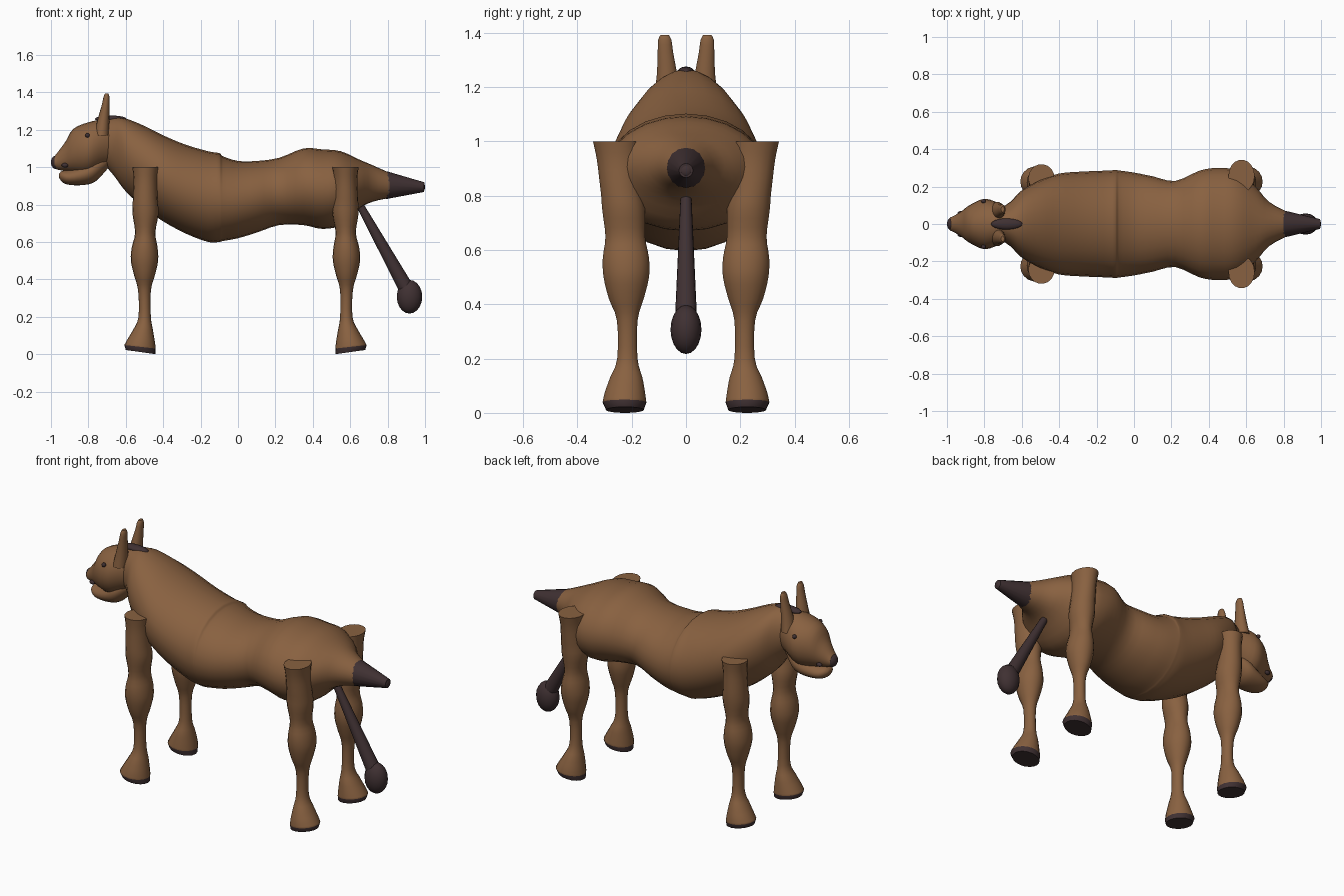
import bpy, bmesh, math
from mathutils import Vector

cube = bpy.data.objects.get("Cube")
if cube:
    bpy.data.objects.remove(cube, do_unlink=True)


def material(name, rgb):
    m = bpy.data.materials.new(name)
    m.diffuse_color = (*rgb, 1)
    m.use_nodes = True
    m.node_tree.nodes["Principled BSDF"].inputs["Base Color"].default_value = (*rgb, 1)
    m.node_tree.nodes["Principled BSDF"].inputs["Roughness"].default_value = 0.8
    return m


BROWN = material("brown hide", (0.25, 0.12, 0.052))
DARK = material("dark horn", (0.05, 0.03, 0.032))


def finish(bm, name, mats, angle=50):
    bmesh.ops.recalc_face_normals(bm, faces=bm.faces)
    mesh = bpy.data.meshes.new(name)
    bm.to_mesh(mesh)
    bm.free()
    for m in mats:
        mesh.materials.append(m)
    ob = bpy.data.objects.new(name, mesh)
    bpy.context.collection.objects.link(ob)
    bpy.ops.object.select_all(action="DESELECT")
    ob.select_set(True)
    bpy.context.view_layer.objects.active = ob
    bpy.ops.object.shade_smooth_by_angle(angle=math.radians(angle))
    return ob


def smooth_rows(rows, steps):
    """Catmull-Rom curve through each column of the profile."""
    out = []
    for i in range(len(rows) - 1):
        quad = [rows[max(0, min(len(rows) - 1, i + k))] for k in (-1, 0, 1, 2)]
        for s in range(steps):
            t = s / steps
            out.append([b + 0.5 * t * (c - a + t * (2*a - 5*b + 4*c - d + t * (3*(b - c) + d - a)))
                        for a, b, c, d in zip(*quad)])
    return out + [rows[-1]]


def loft(rings):
    """Skin a list of rings of points and cap both ends."""
    bm = bmesh.new()
    vr = [[bm.verts.new(p) for p in ring] for ring in rings]
    n = len(vr[0])
    for a, b in zip(vr, vr[1:]):
        for i in range(n):
            j = (i + 1) % n
            bm.faces.new((a[i], a[j], b[j], b[i]))
    bm.faces.new(vr[0])
    bm.faces.new(vr[-1])
    return bm


def circle(n):
    return [(math.cos(2 * math.pi * i / n), math.sin(2 * math.pi * i / n)) for i in range(n)]


def along_x(name, rows, mat, steps=3, n=24):
    """Rows are x, top z, bottom z, half width."""
    rings = [[(x, w * c, (t + b) / 2 + (t - b) / 2 * s) for c, s in circle(n)]
             for x, t, b, w in smooth_rows(rows, steps)]
    return finish(loft(rings), name, [mat])


def ball(name, centre, radii, mat):
    bm = bmesh.new()
    bmesh.ops.create_uvsphere(bm, u_segments=16, v_segments=10, radius=1)
    for v in bm.verts:
        v.co = Vector(c + r * p for c, r, p in zip(centre, radii, v.co))
    return finish(bm, name, [mat])


def rod(name, a, b, ra, rb, mat):
    a, b = Vector(a), Vector(b)
    q = (b - a).to_track_quat("Z", "Y")
    return finish(loft([[p + q @ Vector((r * c, r * s, 0)) for c, s in circle(16)]
                        for p, r in ((a, ra), (b, rb))]), name, [mat])


# Neck, trunk and rump
along_x("body", [
    (-0.72, 1.25, 1.02, 0.08), (-0.66, 1.265, 0.95, 0.12), (-0.6, 1.26, 0.87, 0.18),
    (-0.5, 1.22, 0.78, 0.235), (-0.4, 1.17, 0.71, 0.27), (-0.28, 1.12, 0.645, 0.28),
    (-0.16, 1.085, 0.6, 0.285), (-0.1, 1.075, 0.6, 0.288), (-0.08, 1.058, 0.605, 0.286),
    (0, 1.033, 0.62, 0.275), (0.1, 1.033, 0.65, 0.255), (0.22, 1.05, 0.69, 0.23),
    (0.35, 1.1, 0.69, 0.285), (0.45, 1.095, 0.67, 0.3), (0.55, 1.085, 0.69, 0.285),
    (0.65, 1.04, 0.78, 0.2), (0.72, 1.01, 0.815, 0.12), (0.81, 0.97, 0.835, 0.07)], BROWN)

# Head
along_x("head", [
    (-0.66, 1.25, 1.02, 0.08), (-0.72, 1.255, 1.0, 0.11), (-0.8, 1.24, 0.96, 0.135),
    (-0.88, 1.205, 0.97, 0.1), (-0.92, 1.14, 0.98, 0.07), (-0.96, 1.085, 0.985, 0.045),
    (-0.98, 1.06, 0.995, 0.036)], BROWN)
along_x("lower_jaw", [
    (-0.69, 1.08, 1.0, 0.05), (-0.76, 1.06, 0.925, 0.09), (-0.82, 1.02, 0.905, 0.09),
    (-0.9, 0.985, 0.905, 0.07), (-0.94, 0.98, 0.92, 0.048), (-0.957, 0.965, 0.945, 0.02)], BROWN)
ball("nose", (-0.974, 0, 1.026), (0.026, 0.036, 0.036), DARK)
ball("forelock", (-0.68, 0, 1.258), (0.085, 0.03, 0.018), DARK)

for side, sign in (("left", -1), ("right", 1)):
    ball(side + "_eye", (-0.805, sign * 0.122, 1.17), (0.012, 0.012, 0.012), DARK)
    ball(side + "_mouth_corner", (-0.925, sign * 0.058, 1.01), (0.018, 0.012, 0.012), DARK)
    # Blunt tapering ears
    ear = smooth_rows([(-0.73, 0.07, 1.17, 0.04, 0.048), (-0.72, 0.07, 1.25, 0.032, 0.038),
                       (-0.708, 0.076, 1.33, 0.021, 0.029), (-0.703, 0.078, 1.375, 0.016, 0.025),
                       (-0.702, 0.079, 1.393, 0.009, 0.015)], 2)
    finish(loft([[(x + a * c, sign * (y + b * s), z) for c, s in circle(14)]
                 for x, y, z, a, b in ear]), side + "_ear", [BROWN])

# Legs: height, toe edge, heel edge, outer edge, inner edge
LEG = [(0.0, -0.10, 0.06, 0.295, 0.155), (0.03, -0.108, 0.06, 0.308, 0.145),
       (0.07, -0.09, 0.055, 0.3, 0.15), (0.13, -0.06, 0.045, 0.28, 0.16),
       (0.2, -0.032, 0.034, 0.254, 0.178), (0.34, -0.034, 0.034, 0.255, 0.178),
       (0.42, -0.055, 0.055, 0.285, 0.155), (0.5, -0.073, 0.073, 0.305, 0.135),
       (0.57, -0.068, 0.07, 0.308, 0.135), (0.65, -0.05, 0.058, 0.298, 0.15),
       (0.75, -0.064, 0.075, 0.31, 0.15), (0.83, -0.062, 0.07, 0.315, 0.165),
       (0.93, -0.058, 0.068, 0.32, 0.17), (1.0, -0.065, 0.075, 0.33, 0.17)]


def leg(name, centre, facing, sign, spread):
    rows = [LEG[0]] + smooth_rows(LEG[1:], 3)
    rings = []
    for z, toe, heel, out, inn in rows:
        out += spread * max(0, z - 0.8)
        ring = []
        for c, s in circle(18):
            x = (toe + heel) / 2 + (heel - toe) / 2 * c
            y = (out + inn) / 2 + (out - inn) / 2 * s
            # Sole rises towards the toe
            lift = (0.06 - x) * 0.14 * max(0, 1 - z / 0.15)
            ring.append((centre + facing * x, sign * y, z + lift))
        rings.append(ring)
    bm = loft(rings)
    for f in bm.faces:
        if max(v.co.z for v in f.verts) < 0.052 and min(v.co.z for v in f.verts) < 0.026:
            f.material_index = 1
    finish(bm, name, [BROWN, DARK])


for side, sign in (("left", -1), ("right", 1)):
    leg("front_" + side + "_leg", -0.5, 1, sign, -0.05)
    leg("hind_" + side + "_leg", 0.58, -1, sign, 0.07)

# Tail stump, hanging tail and tuft
rod("tail_stump", (0.795, 0, 0.903), (0.995, 0, 0.893), 0.074, 0.026, DARK)
ball("tail_stump_tip", (0.985, 0, 0.893), (0.015, 0.025, 0.025), DARK)
rod("hanging_tail", (0.65, 0, 0.8), (0.895, 0, 0.36), 0.02, 0.04, DARK)
ball("tail_tuft", (0.917, 0, 0.307), (0.068, 0.057, 0.09), DARK)
